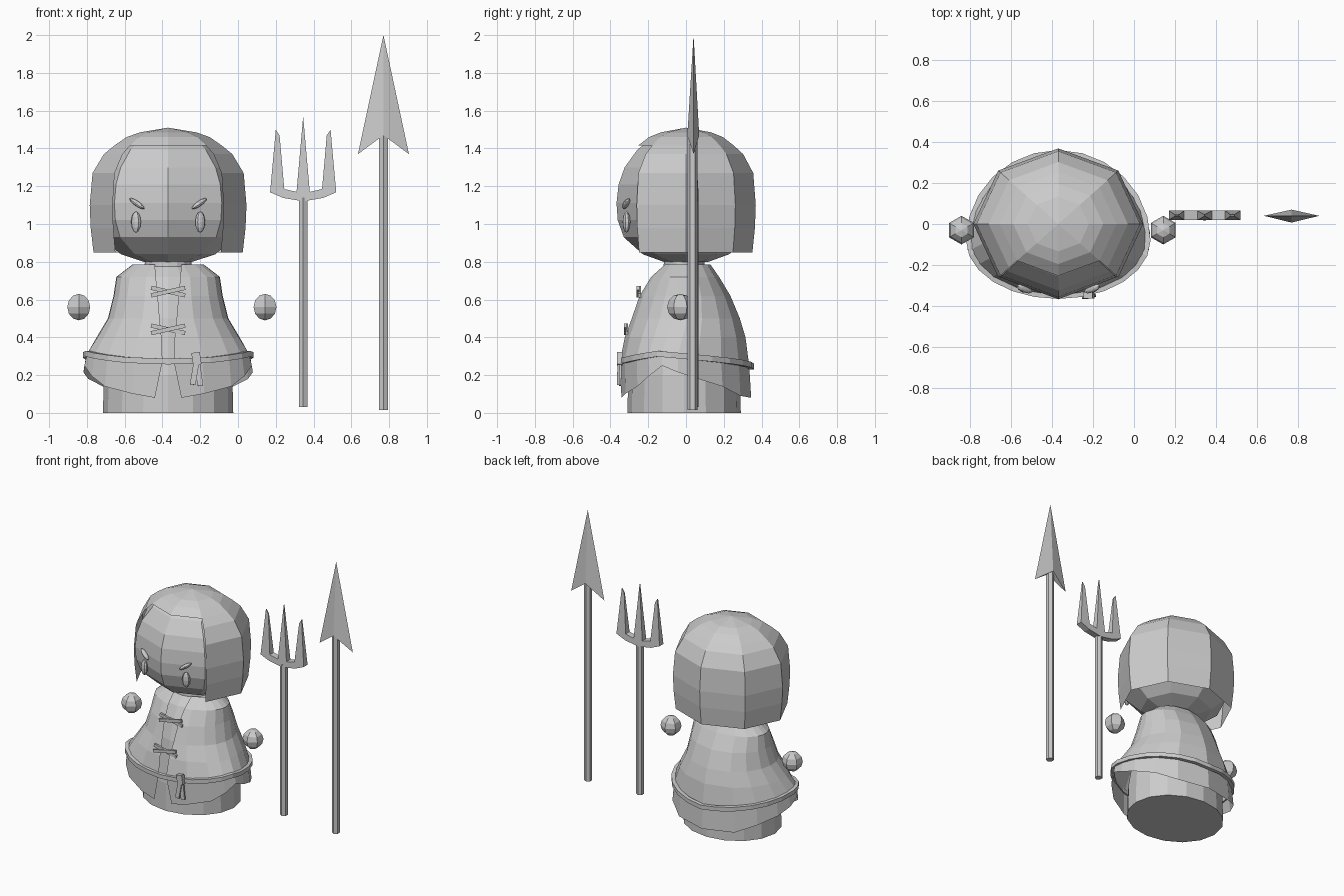
import bpy, bmesh, math
from mathutils import Matrix, Vector, Euler

if "Cube" in bpy.data.objects:
    bpy.data.objects.remove(bpy.data.objects["Cube"])

CX = -0.37  # figure's centre line


def make(name, verts, faces):
    bm = bmesh.new()
    vs = [bm.verts.new(v) for v in verts]
    for f in faces:
        bm.faces.new([vs[i] for i in f])
    bmesh.ops.recalc_face_normals(bm, faces=bm.faces)
    me = bpy.data.meshes.new(name)
    bm.to_mesh(me)
    bm.free()
    ob = bpy.data.objects.new(name, me)
    bpy.context.collection.objects.link(ob)
    return ob


def lathe(name, prof, n, sy, cx, cy, skip=None):
    """Revolve (radius, z) points; skip(row, column) leaves openings."""
    verts, faces, rows = [], [], []
    for r, z in prof:
        if r == 0:
            rows.append([len(verts)] * n)
            verts.append((cx, cy, z))
            continue
        rows.append(list(range(len(verts), len(verts) + n)))
        for k in range(n):
            a = 2 * math.pi * k / n
            verts.append((cx + r * math.sin(a), cy - r * sy * math.cos(a), z))
    for i in range(len(rows) - 1):
        for k in range(n):
            if skip and skip(i, k):
                continue
            q = [rows[i][k], rows[i][(k + 1) % n], rows[i + 1][(k + 1) % n], rows[i + 1][k]]
            faces.append(list(dict.fromkeys(q)))
    return make(name, verts, faces)


def ball(name, loc, scale, rot=(0, 0, 0), seg=8, rings=6):
    bm = bmesh.new()
    m = Matrix.LocRotScale(Vector(loc), Euler(rot), Vector(scale))
    bmesh.ops.create_uvsphere(bm, u_segments=seg, v_segments=rings, radius=1, matrix=m)
    me = bpy.data.meshes.new(name)
    bm.to_mesh(me)
    bm.free()
    bpy.context.collection.objects.link(bpy.data.objects.new(name, me))


def strip(name, p, q, width, thick):
    """Flat bar from p to q, its broad side facing the front."""
    p, q = Vector(p), Vector(q)
    d = (q - p).normalized()
    s = d.cross(Vector((0, 1, 0))).normalized() * width / 2
    t = d.cross(s).normalized() * thick / 2
    v = [e + i * s + j * t for e in (p, q) for i, j in ((-1, -1), (1, -1), (1, 1), (-1, 1))]
    f = [(0, 1, 2, 3), (4, 5, 6, 7)] + [(k, (k + 1) % 4, 4 + (k + 1) % 4, 4 + k) for k in range(4)]
    make(name, v, f)


def lerp(table, x):
    for (x0, y0), (x1, y1) in zip(table, table[1:]):
        if x <= x1:
            return y0 + (y1 - y0) * (x - x0) / (x1 - x0)
    return table[-1][1]


def oval(deg, a, yf, yb, y0):
    """Point on an egg-shaped outline, 0 degrees at the front."""
    s, c = math.sin(math.radians(deg)), math.cos(math.radians(deg))
    return CX + a * s, y0 - ((yf + y0) if c > 0 else (yb - y0)) * c


# Inner body with neck
lathe("body", [(0, 0), (.345, 0), (.34, .2), (.29, .5), (.25, .62), (.19, .72),
               (.125, .775), (.12, .83), (0, .83)], 16, .87, CX, -.01)

# Head and hair shell with an open face
lathe("head", [(0, 1.485), (.2, 1.45), (.28, 1.395), (.355, 1.3), (.39, 1.21), (.402, 1.11),
               (.395, 1.02), (.36, .93), (.25, .84), (.13, .80), (0, .80)], 8, .915, CX, 0)
lathe("hair", [(0, 1.51), (.15, 1.485), (.22, 1.46), (.285, 1.415), (.34, 1.37), (.4, 1.27),
               (.415, 1.1), (.41, .98), (.395, .85)], 8, .89, CX, 0,
      skip=lambda i, k: i >= 3 and k in (0, 7))

# Tunic: split in front, hem and waist heights follow the angle
HEM = [(0, .08), (12, .08), (48, .14), (80, .25), (110, .18), (130, .14), (150, .09), (180, .08)]
WAIST = [(0, .272), (30, .28), (78, .315), (180, .245)]
ROWS = [  # height, half width, front depth, back depth, middle, half gap
    (.785, .19, .12, .13, 0, .07), (.72, .275, .19, .175, 0, .065), (.62, .29, .25, .235, 0, .055),
    (.5, .32, .29, .285, -.02, .045), (.4, .38, .325, .315, -.05, .035),
    ("waist", .435, .35, .335, -.08, .03), ("hem", .45, .345, .345, -.08, .07)]
half = [0, 25, 48, 64, 80, 95, 110, 130, 150]
cols = half + [180] + [360 - d for d in reversed(half)]
verts, n = [], len(cols)
for z, a, yf, yb, y0, g in ROWS:
    gap = math.degrees(math.asin(g / a))
    for c in cols:
        d = min(max(c, gap), 360 - gap)
        m = min(d, 360 - d)
        h = lerp(HEM, m) if z == "hem" else lerp(WAIST, m) if z == "waist" else z
        verts.append((*oval(d, a, yf, yb, y0), h))
make("tunic", verts, [(i * n + k, i * n + k + 1, (i + 1) * n + k + 1, (i + 1) * n + k)
                      for i in range(len(ROWS) - 1) for k in range(n - 1)])

# Belt: rectangular band around the waist
verts, n = [], 24
for k in range(n):
    d = 360 * k / n
    z = lerp(WAIST, min(d, 360 - d))
    for off, dz in ((-.01, -.015), (.016, -.015), (.016, .015), (-.01, .015)):
        verts.append((*oval(d, .435 + off, .35 + off, .345 + off, -.08), z + dz))
make("belt", verts, [(4 * k + j, 4 * k + (j + 1) % 4, 4 * ((k + 1) % n) + (j + 1) % 4,
                      4 * ((k + 1) % n) + j) for k in range(n) for j in range(4)])

# Belt knot and hanging tails
strip("belt_knot", (-.225, -.35, .32), (-.215, -.35, .255), .045, .03)
strip("belt_tail_left", (-.215, -.355, .3), (-.24, -.36, .15), .03, .012)
strip("belt_tail_right", (-.22, -.345, .3), (-.2, -.35, .145), .03, .012)

# Crossed laces on the chest
for z, y in ((.64, -.25), (.44, -.317)):
    for s in (-1, 1):
        strip("lace", (CX - s * .09, y + .004 * s, z + .022), (CX + s * .09, y + .004 * s, z - .018), .022, .014)

# Eyes, slanted brows and hands
for s in (-1, 1):
    ball("eye", (CX + s * .17, -.315, 1.01), (.028, .02, .056), (0, 0, s * .37))
    ball("brow", (CX + s * .165, -.317, 1.108), (.05, .018, .014), (0, -s * .58, s * .37))
    ball("hand", (-.35 + s * .493, -.03, .56), (.07, .07, .07), seg=6)

# Weapon poles
lathe("fork_pole", [(0, .03), (.026, .03), (.026, 1.14), (0, 1.14)], 6, 1, .345, .04)
lathe("spear_pole", [(0, .015), (.027, .015), (.027, 1.48), (0, 1.48)], 6, 1, .77, .035)

# Fork head: one half outline mirrored, tines thinning to points
out = [(0, 1.57), (-.035, 1.17), (-.1, 1.185), (-.125, 1.47), (-.145, 1.5), (-.175, 1.168),
       (-.105, 1.138), (0, 1.12)]
out += [(-x, z) for x, z in reversed(out[1:-1])]
n = len(out)
verts = [(.345 + x, .042 + s * (.023 if z < 1.3 else .004), z) for s in (-1, 1) for x, z in out]
fork = make("fork_head", verts, [tuple(range(n)), tuple(range(n, 2 * n))] +
            [(k, (k + 1) % n, n + (k + 1) % n, n + k) for k in range(n)])

# Spear head: ridged blade with two barbs
make("spear_head", [(.77, .04, 2), (.635, .04, 1.37), (.905, .04, 1.37), (.77, .007, 1.47), (.77, .07, 1.47)],
     [(0, 1, 3), (0, 3, 2), (0, 2, 4), (0, 4, 1), (1, 4, 3), (2, 3, 4)])
